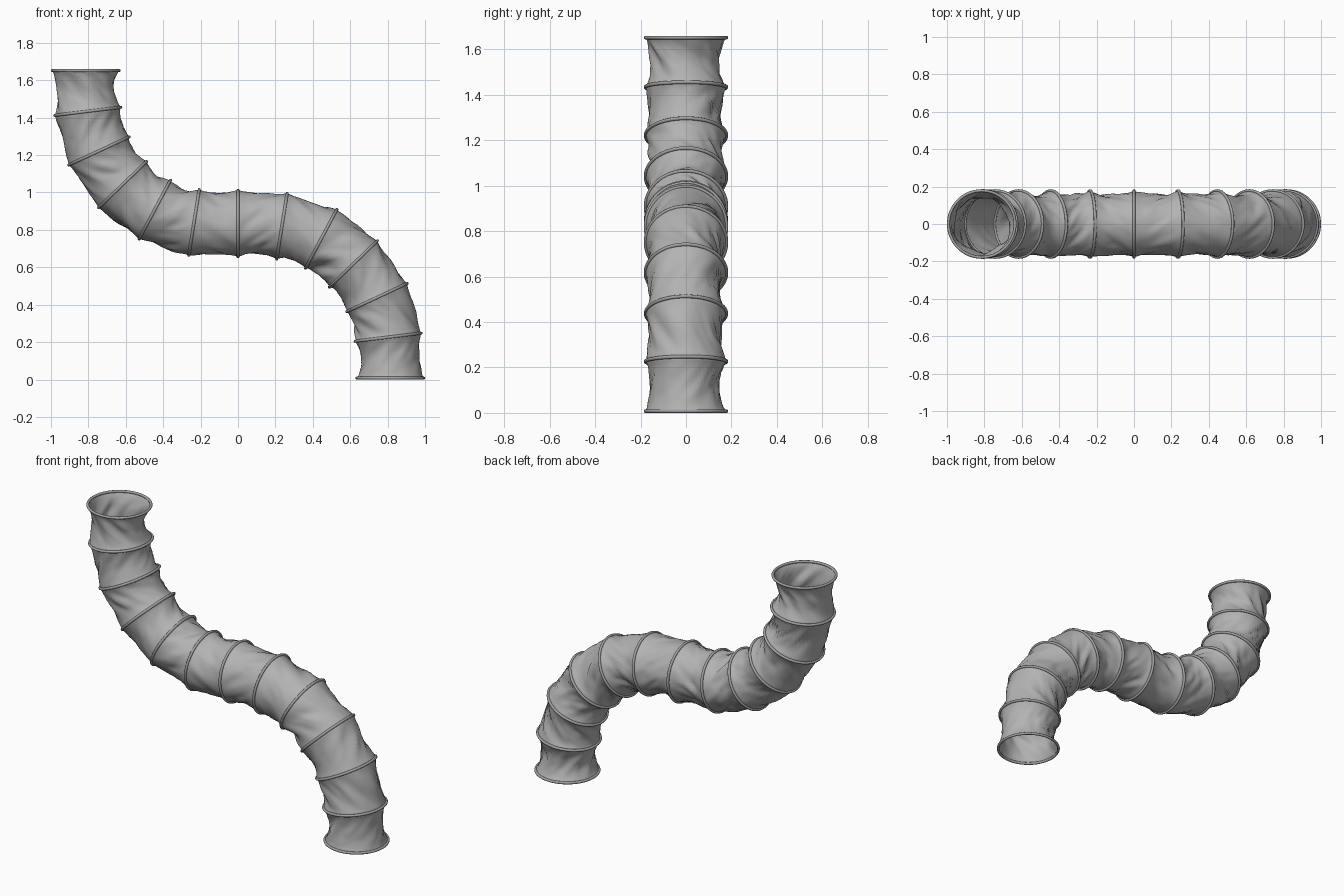
import bpy, bmesh, math
from mathutils import Vector, noise

if "Cube" in bpy.data.objects:
    bpy.data.objects.remove(bpy.data.objects["Cube"], do_unlink=True)

HOOP_R, WIRE_R, MID_Z = 0.178, 0.008, 0.83
AROUND, STEPS = 64, 14


def material(name, rgb):
    m = bpy.data.materials.new(name)
    m.use_nodes = True
    col = (*rgb, 1)
    m.diffuse_color = col
    m.node_tree.nodes["Principled BSDF"].inputs["Base Color"].default_value = col
    return m


fabric_grey = material("fabric grey", (0.45, 0.45, 0.45))
hoop_grey = material("hoop grey", (0.36, 0.36, 0.36))

# Hoop stations of the upper half: x, z, tilt in degrees
half = [(-0.814, 1.652, 0), (-0.803, 1.434, 7), (-0.743, 1.222, 25),
        (-0.617, 1.042, 44), (-0.445, 0.908, 62), (-0.235, 0.84, 81)]
# The lower half is the upper half turned half a turn about the middle
stations = half + [(0, MID_Z + 0.004, 90)] + [
    (-x, 2 * MID_Z - z, a) for x, z, a in reversed(half)]


def frame(x, z, deg):
    """Centre, direction across the hoop and tangent of the duct."""
    a = math.radians(deg)
    return (Vector((x, 0, z)), Vector((math.cos(a), 0, math.sin(a))),
            Vector((math.sin(a), 0, -math.cos(a))))


def between(i, t):
    """Smooth centre line and cross direction between hoops i and i + 1."""
    c0, u0, t0 = frame(*stations[i])
    c1, u1, t1 = frame(*stations[i + 1])
    d = (c1 - c0).length
    s, q = 1 - t, t * t
    c = (c0 * (1 + 2 * t) * s * s + t0 * d * t * s * s
         + c1 * q * (3 - 2 * t) - t1 * d * q * s)
    return c, u0.lerp(u1, t).normalized()


def fabric_radius(i, t, ang):
    """Cloth drawn in between hoops, with slanted folds, deeper at the back."""
    sag = math.sin(math.pi * t) ** 0.8
    tw = ang + 1.1 * (t - 0.5) * (1 if i % 2 else -1)
    p = Vector((math.cos(tw) * 2.2, math.sin(tw) * 2.2, i * 3.7 + t * 1.1))
    broad = noise.noise(p)
    crease = 1 - abs(noise.noise(p * 1.7 + Vector((5, 2, 9)))) * 2.5
    back = max(0, math.sin(ang))
    end = 0.009 if i in (0, len(stations) - 2) else 0
    depth = 0.013 + end + 0.008 * back + 0.017 * broad
    depth += max(0, crease) * (0.005 + 0.006 * back)
    return HOOP_R - max(-0.006, depth) * sag


# Crumpled fabric sleeve, open at both ends
bm = bmesh.new()
loops = []
for i in range(len(stations) - 1):
    last = i == len(stations) - 2
    for k in range(STEPS + (1 if last else 0)):
        t = k / STEPS
        c, u = between(i, t)
        loop = []
        for j in range(AROUND):
            ang = math.tau * j / AROUND
            r = fabric_radius(i, t, ang)
            loop.append(bm.verts.new(
                c + u * r * math.cos(ang) + Vector((0, r * math.sin(ang), 0))))
        loops.append(loop)
for a, b in zip(loops, loops[1:]):
    for j in range(AROUND):
        n = (j + 1) % AROUND
        bm.faces.new((a[j], b[j], b[n], a[n]))
bmesh.ops.recalc_face_normals(bm, faces=bm.faces)
for f in bm.faces:
    f.smooth = True
mesh = bpy.data.meshes.new("fabric_sleeve")
bm.to_mesh(mesh)
bm.free()
mesh.materials.append(fabric_grey)
sleeve = bpy.data.objects.new("fabric_sleeve", mesh)
bpy.context.collection.objects.link(sleeve)

# Wire hoops
for i, (x, z, deg) in enumerate(stations):
    bpy.ops.mesh.primitive_torus_add(
        major_radius=HOOP_R, minor_radius=WIRE_R, major_segments=64,
        minor_segments=10, location=(x, 0, z),
        rotation=(0, -math.radians(deg), 0))
    hoop = bpy.context.object
    hoop.name = f"hoop_{i + 1}"
    hoop.data.materials.append(hoop_grey)
    bpy.ops.object.shade_smooth()
